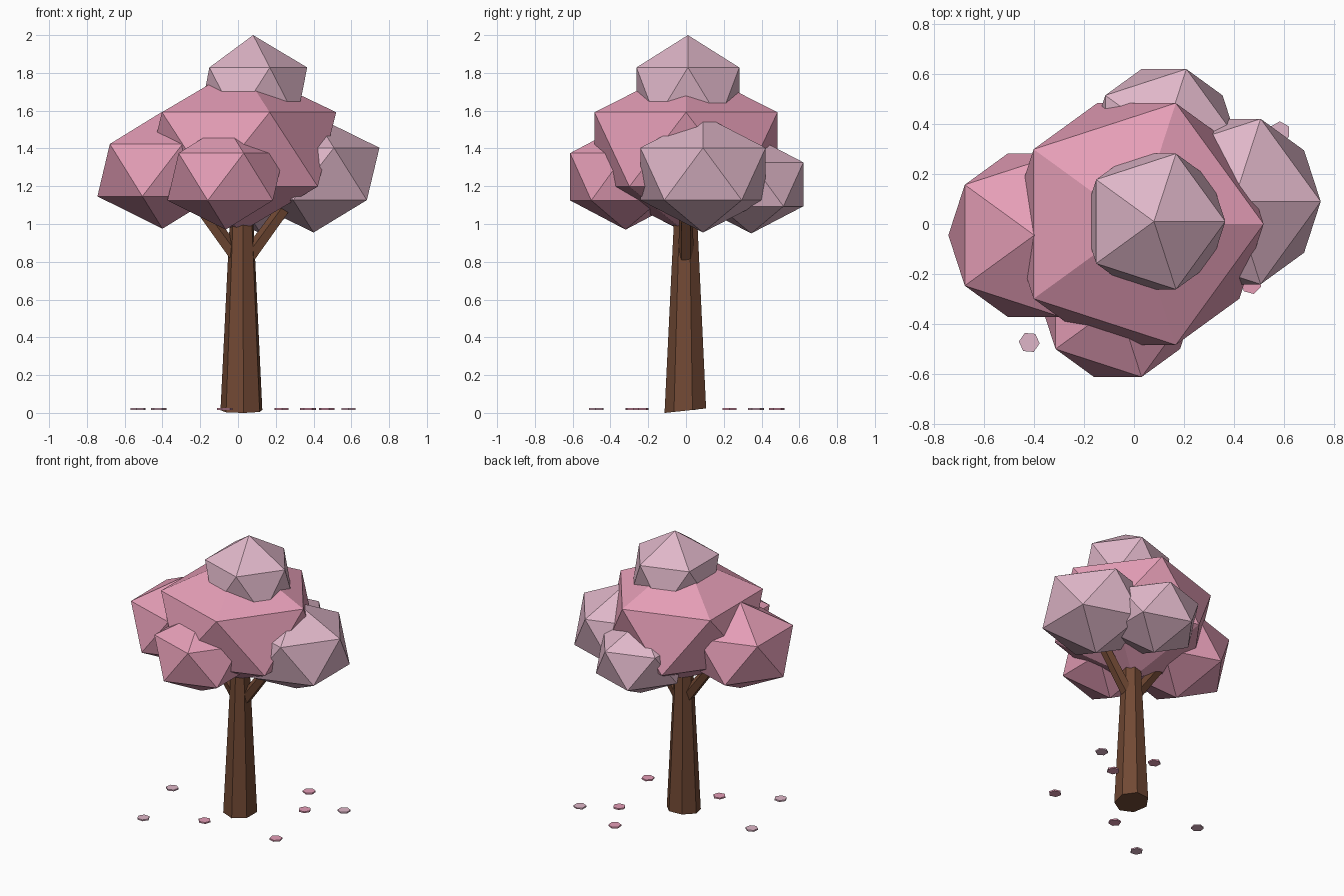
import bpy
import bmesh
import math
from mathutils import Matrix, Vector

cube = bpy.data.objects.get("Cube")
if cube:
    bpy.data.objects.remove(cube, do_unlink=True)


def material(name, rgb):
    mat = bpy.data.materials.new(name)
    mat.use_nodes = True
    mat.diffuse_color = (*rgb, 1)
    bsdf = next(n for n in mat.node_tree.nodes if n.type == 'BSDF_PRINCIPLED')
    bsdf.inputs["Base Color"].default_value = (*rgb, 1)
    return mat


PINK = material("blossom pink", (0.78, 0.34, 0.47))
PALE = material("pale blossom", (0.74, 0.47, 0.58))
BARK = material("brown bark", (0.165, 0.066, 0.034))


def finish(name, bm, mat):
    bmesh.ops.recalc_face_normals(bm, faces=bm.faces)
    mesh = bpy.data.meshes.new(name)
    bm.to_mesh(mesh)
    bm.free()
    mesh.materials.append(mat)
    obj = bpy.data.objects.new(name, mesh)
    bpy.context.collection.objects.link(obj)
    return obj


def limb(name, start, end, r_start, r_end, sides, mat, spin=0.0):
    """Tapered faceted cylinder between two points."""
    a, b = Vector(start), Vector(end)
    turn = (b - a).to_track_quat('Z', 'Y').to_matrix().to_4x4()
    place = Matrix.Translation((a + b) / 2) @ turn @ Matrix.Rotation(spin, 4, 'Z')
    bm = bmesh.new()
    bmesh.ops.create_cone(bm, cap_ends=True, segments=sides, radius1=r_start,
                          radius2=r_end, depth=(b - a).length, matrix=place)
    return finish(name, bm, mat)


def foliage(name, centre, radius, height, mat):
    """Flattened twenty-sided leaf clump."""
    bm = bmesh.new()
    bmesh.ops.create_icosphere(bm, subdivisions=1, radius=1)
    bmesh.ops.scale(bm, vec=(radius, radius, height), verts=bm.verts)
    bmesh.ops.translate(bm, vec=centre, verts=bm.verts)
    return finish(name, bm, mat)


# Trunk, with its foot cut slightly askew
trunk = limb("trunk", (0.02, 0, 0.012), (0.02, 0, 1.1), 0.114, 0.06, 7, BARK, 0.08)
for v in trunk.data.vertices:
    if v.co.z < 0.1:
        v.co.z += 0.11 * v.co.y

# Branches
limb("left_branch", (0.06, 0, 0.83), (0.33, 0, 1.2), 0.042, 0.035, 5, BARK)
limb("right_branch", (-0.01, 0, 0.83), (-0.26, 0, 1.17), 0.042, 0.035, 5, BARK)

# Crown
foliage("main_foliage", (0.01, 0, 1.395), 0.57, 0.44, PINK)
foliage("top_foliage", (0.08, 0.01, 1.69), 0.32, 0.31, PALE)
foliage("right_foliage", (-0.4, -0.045, 1.285), 0.385, 0.31, PINK)
foliage("left_foliage", (0.4, 0.09, 1.265), 0.39, 0.31, PALE)
foliage("front_foliage", (-0.065, -0.32, 1.25), 0.345, 0.28, PINK)
foliage("back_foliage", (0.12, 0.345, 1.21), 0.325, 0.26, PALE)

# Fallen petals
petals = [(0.585, 0.37, PALE), (-0.42, -0.475, PALE), (-0.53, 0.01, PALE),
          (0.47, -0.24, PINK), (-0.07, -0.28, PINK), (0.23, 0.48, PINK),
          (0.37, 0.23, PINK)]
for i, (x, y, mat) in enumerate(petals):
    limb(f"petal_{i + 1}", (x, y, 0.015), (x, y, 0.025), 0.042, 0.042, 6, mat,
         math.radians(25 * i))
